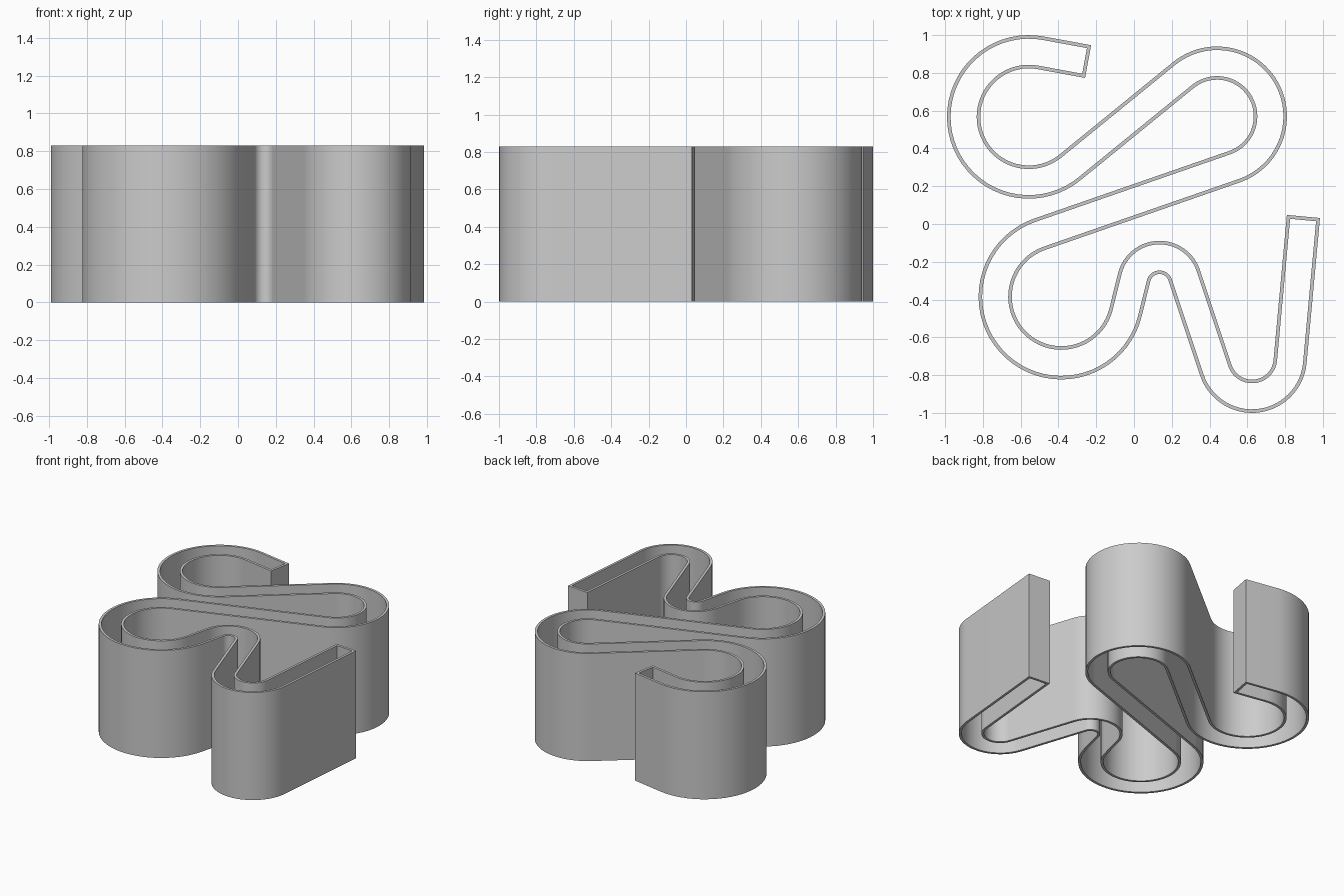
import bpy, bmesh
from math import atan2, asin, cos, sin, pi, ceil, radians
from mathutils import Vector

cube = bpy.data.objects.get("Cube")
if cube:
    bpy.data.objects.remove(cube)

HEIGHT = 0.83
HALF_WIDTH = 0.088
WALL = 0.019

# Bends of the centreline: x, y, radius, turn (1 left, -1 right); the ends have no radius
BENDS = [
    (-0.243, 0.86, 0, 1),
    (-0.557, 0.567, 0.345, 1),
    (0.44, 0.57, 0.282, -1),
    (-0.385, -0.385, 0.35, 1),
    (0.135, -0.315, 0.138, -1),
    (0.625, -0.71, 0.202, 1),
    (0.897, 0.04, 0, 1),
]


def normal(heading):
    return Vector((-sin(heading), cos(heading)))


def tangent_heading(a, b):
    """Heading of the straight run that leaves bend a and joins bend b."""
    dx, dy = b[0] - a[0], b[1] - a[1]
    shift = b[3] * b[2] - a[3] * a[2]
    return atan2(dy, dx) - asin(shift / (dx * dx + dy * dy) ** 0.5)


def centreline():
    """List of (point, heading) along the winding channel."""
    heads = [tangent_heading(a, b) for a, b in zip(BENDS, BENDS[1:])]
    path = [(Vector(BENDS[0][:2]), heads[0])]
    for (x, y, r, turn), h0, h1 in zip(BENDS[1:-1], heads, heads[1:]):
        sweep = ((h1 - h0) * turn) % (2 * pi)
        steps = ceil(sweep / radians(6))
        for i in range(steps + 1):
            h = h0 + turn * sweep * i / steps
            path.append((Vector((x, y)) - turn * r * normal(h), h))
    path.append((Vector(BENDS[-1][:2]), heads[-1]))
    return path


def outline(path, half_width, trim):
    """Closed outline around the path, with both ends pulled in by trim."""
    pts = list(path)
    for i, sign in ((0, 1), (-1, -1)):
        p, h = pts[i]
        pts[i] = (p + sign * trim * Vector((cos(h), sin(h))), h)
    right = [p - half_width * normal(h) for p, h in pts]
    left = [p + half_width * normal(h) for p, h in pts]
    return right + left[::-1]


path = centreline()
outer = outline(path, HALF_WIDTH, 0)
inner = outline(path, HALF_WIDTH - WALL, WALL)

# Open channel wall: outer skin, top rim, inner skin, bottom rim
bm = bmesh.new()
rings = [[bm.verts.new((p.x, p.y, z)) for p in loop]
         for loop, z in ((outer, 0), (outer, HEIGHT), (inner, HEIGHT), (inner, 0))]
count = len(outer)
for k in range(4):
    a, b = rings[k], rings[(k + 1) % 4]
    for i in range(count):
        j = (i + 1) % count
        bm.faces.new((a[i], a[j], b[j], b[i]))
bmesh.ops.recalc_face_normals(bm, faces=bm.faces)

mesh = bpy.data.meshes.new("winding_wall")
bm.to_mesh(mesh)
bm.free()
wall = bpy.data.objects.new("winding_wall", mesh)
bpy.context.collection.objects.link(wall)

# Plain grey finish
grey = bpy.data.materials.new("plain_grey")
grey.use_nodes = True
colour = (0.6, 0.6, 0.6, 1)
grey.diffuse_color = colour
grey.node_tree.nodes["Principled BSDF"].inputs["Base Color"].default_value = colour
mesh.materials.append(grey)

bpy.ops.object.select_all(action="DESELECT")
wall.select_set(True)
bpy.context.view_layer.objects.active = wall
bpy.ops.object.shade_smooth_by_angle(angle=radians(30))
